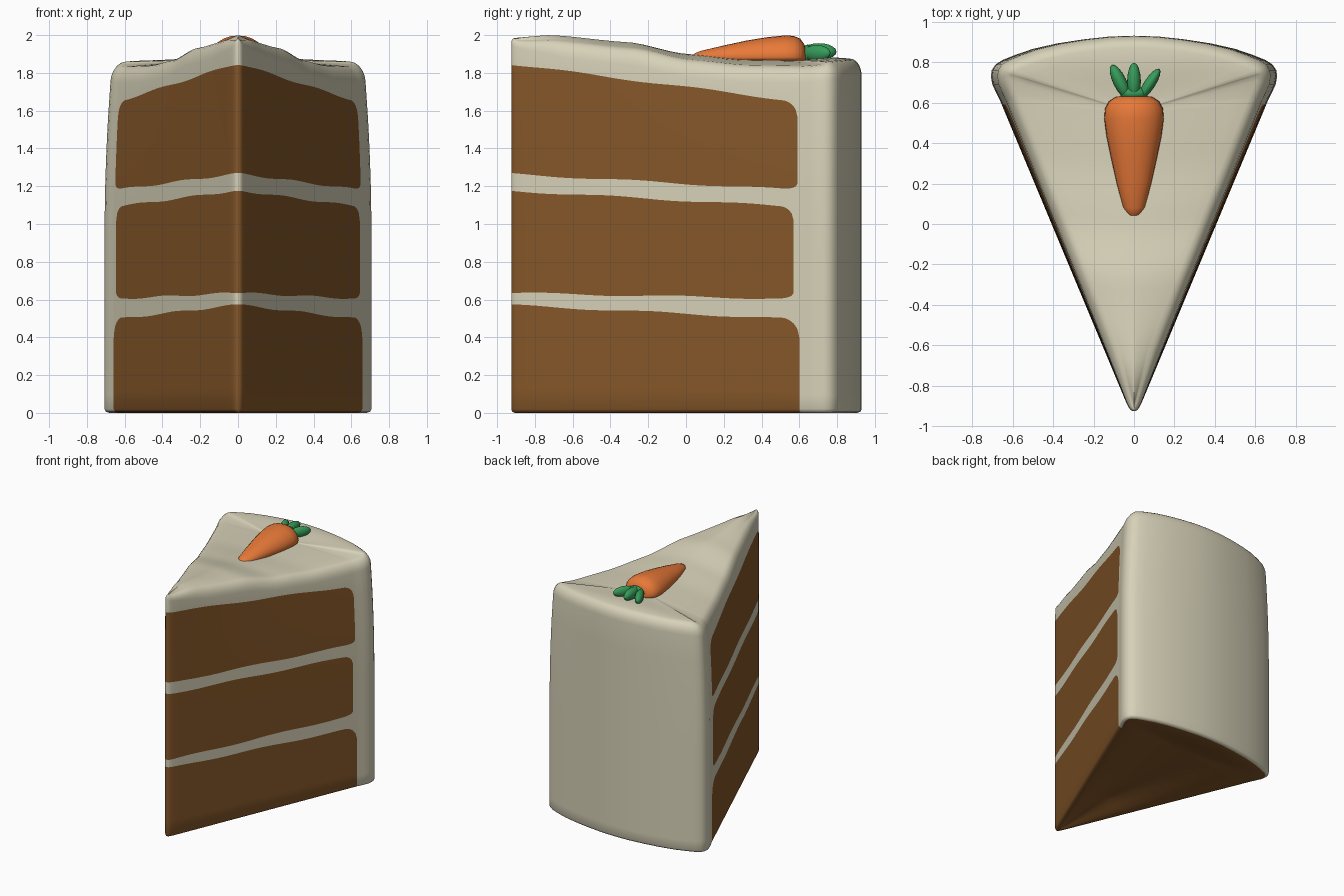
import bpy, bmesh, math
from mathutils import Vector, Matrix

if "Cube" in bpy.data.objects:
    bpy.data.objects.remove(bpy.data.objects["Cube"])


def material(name, rgb):
    m = bpy.data.materials.new(name)
    m.diffuse_color = (*rgb, 1)
    m.use_nodes = True
    m.node_tree.nodes["Principled BSDF"].inputs["Base Color"].default_value = m.diffuse_color
    return m


CREAM = material("cream frosting", (0.68, 0.64, 0.48))
BROWN = material("brown sponge", (0.235, 0.095, 0.022))
ORANGE = material("carrot orange", (0.84, 0.2, 0.042))
GREEN = material("leaf green", (0.038, 0.33, 0.1))


def finish(bm, name, mats):
    bmesh.ops.remove_doubles(bm, verts=bm.verts[:], dist=0.0004)
    bmesh.ops.recalc_face_normals(bm, faces=bm.faces[:])
    me = bpy.data.meshes.new(name)
    bm.to_mesh(me)
    bm.free()
    for m in mats:
        me.materials.append(m)
    for p in me.polygons:
        p.use_smooth = True
    ob = bpy.data.objects.new(name, me)
    bpy.context.collection.objects.link(ob)
    return ob


def interp(pts, t):
    if t <= pts[0][0]:
        return pts[0][1]
    for (a, va), (b, vb) in zip(pts, pts[1:]):
        if t <= b:
            k = (t - a) / (b - a)
            k = 0.5 * k + 0.5 * k * k * (3 - 2 * k)
            return va + (vb - va) * k
    return pts[-1][1]


# wedge outline: rounded tip, straight side, rounded corner, curved back
half = [(0, -0.925), (0.012, -0.922), (0.022, -0.912), (0.029, -0.9)]
ys = [-0.88 + 0.05 * i for i in range(26)] + [0.4 + 0.01 * i for i in range(22)]
half += [(0.035 + 0.418 * (y + 0.89), y) for y in ys]
half += [(0.682, 0.65), (0.7, 0.69), (0.707, 0.73), (0.703, 0.76), (0.685, 0.787),
         (0.65, 0.81), (0.59, 0.834), (0.5, 0.865), (0.38, 0.892), (0.25, 0.912),
         (0.12, 0.926), (0, 0.93)]
loop = half + [(-x, y) for x, y in half[-2:0:-1]]
N = len(loop)
normals = []
for i in range(N):
    a, b = loop[i - 1], loop[(i + 1) % N]
    normals.append(Vector((b[1] - a[1], a[0] - b[0])).normalized())

SPINE = [(-0.92, 1.985), (-0.72, 2.0), (-0.3, 1.962), (0, 1.9), (0.3, 1.872),
         (0.6, 1.868), (0.8, 1.885), (0.93, 1.875)]


def top_z(x, y):
    w = min(1, abs(x) / (0.43 * (y + 1.0) + 0.01))
    return interp(SPINE, y) - 0.035 * w * w


def edge_radius(i):
    return min(0.06, 0.018 + 0.3 * abs(loop[i][0])) if loop[i][1] < 0.6 else 0.06


# sponge layers: (low at tip, low at rear, high at tip, high at rear, end y, corner)
LAYERS = [(0.02, 0.02, 0.57, 0.5, 0.6, 0.1),
          (0.635, 0.605, 1.175, 1.095, 0.57, 0.07),
          (1.265, 1.185, 1.845, 1.66, 0.59, 0.08)]


def layer_bounds(k, y):
    l0, l1, h0, h1, end, r = LAYERS[k]
    f = (min(y, 0.6) + 0.92) / 1.42
    t = max(0, min(1, (y - end + r) / r))
    cut = r * (1 - math.sqrt(1 - t * t))
    wave = 0.005 * math.sin(9 * y + 2 * k)
    lo = l0 + (l1 - l0) * f + (0 if k == 0 else 0.4 * cut + wave)
    return lo, h0 + (h1 - h0) * f - cut - wave


def column(i):
    """Points up one outline column, each tagged with the layer above it."""
    x, y = loop[i]
    d = edge_radius(i)
    n = normals[i]
    out = []

    def put(z, inset, tag):
        s = 1 - 0.05 * max(0, (z - 0.9) / 0.9) ** 2
        p = Vector((x * s - n.x * inset, y - n.y * inset))
        out.append((Vector((p.x, p.y, z)), tag))
    put(0.0, min(d, 0.025), 0)
    put(0.006, min(d, 0.025) * 0.3, 0)
    for k in range(3):
        lo, hi = layer_bounds(k, y)
        for j in range(5):
            put(lo + (hi - lo) * j / 5, 0, k)
        put(hi, 0, -1)
    zt = top_z(x, y)
    for j in range(6):
        a = j * math.pi / 10
        put(zt - 1.5 * d * (1 - math.sin(a)), d * (1 - math.cos(a)), -1)
    return out


# cake slice: walls
bm = bmesh.new()
cols = [column(i) for i in range(N)]
rows = len(cols[0])
grid = [[bm.verts.new(p) for p, _ in c] for c in cols]
for i in range(N):
    j = (i + 1) % N
    ymax = max(loop[i][1], loop[j][1])
    for r in range(rows - 1):
        f = bm.faces.new((grid[i][r], grid[j][r], grid[j][r + 1], grid[i][r + 1]))
        k = cols[i][r][1]
        f.material_index = int(k >= 0 and ymax <= LAYERS[k][4] + 0.001)

# cake slice: frosted top and hollow sponge underside, drawn in to a centre line
CAP = 8
for r, top in ((rows - 1, True), (0, False)):
    rings = [[g[r] for g in grid]]
    for s in range(1, CAP + 1):
        t = s / CAP
        ring = []
        for i in range(N):
            p = cols[i][r][0]
            q = Vector((0, max(-0.86, min(0.55, loop[i][1])), p.z))
            v = p.lerp(q, t)
            if top:
                v.z = top_z(v.x, v.y) + (p.z - top_z(p.x, p.y)) * (1 - t)
            else:
                depth = min(1, (v.y + 0.92) / 0.6)
                v.z = 0.06 * math.sin(t * math.pi / 2) ** 2 * max(0, depth)
            ring.append(bm.verts.new(v))
        rings.append(ring)
    for a, b in zip(rings, rings[1:]):
        for i in range(N):
            j = (i + 1) % N
            f = bm.faces.new((a[i], a[j], b[j], b[i]))
            f.material_index = 0 if top else 1
finish(bm, "cake_slice", [CREAM, BROWN])

# carrot: tapered loft lying on the frosting (y, half width, height)
CARROT = [(0.035, 0.005, 0.006), (0.045, 0.03, 0.02), (0.08, 0.054, 0.034),
          (0.2, 0.085, 0.062), (0.32, 0.112, 0.088), (0.43, 0.135, 0.106),
          (0.52, 0.147, 0.115), (0.57, 0.143, 0.113), (0.605, 0.125, 0.098),
          (0.628, 0.09, 0.065), (0.635, 0.04, 0.03)]
bm = bmesh.new()
SEG = 24
rings = []
for y, w, h in CARROT:
    ring = []
    for s in range(SEG):
        a = 2 * math.pi * s / SEG
        sz = math.sin(a)
        ring.append(bm.verts.new((w * math.cos(a), y, 1.883 + sz * (h if sz > 0 else min(h, 0.04)))))
    rings.append(ring)
for a, b in zip(rings, rings[1:]):
    for s in range(SEG):
        t = (s + 1) % SEG
        bm.faces.new((a[s], a[t], b[t], b[s]))
bm.faces.new(rings[0])
bm.faces.new(rings[-1])
finish(bm, "carrot", [ORANGE])


# carrot leaves: stretched balls fanning out from the crown
def leaf(name, start, end, width, height):
    a, b = Vector(start), Vector(end)
    d = b - a
    rot = Matrix.Rotation(math.atan2(d.y, d.x), 4, 'Z')
    bm = bmesh.new()
    bmesh.ops.create_uvsphere(bm, u_segments=16, v_segments=10, radius=1,
                              matrix=Matrix.Translation((a + b) / 2) @ rot
                              @ Matrix.Diagonal((d.length / 2, width, height, 1)))
    finish(bm, name, [GREEN])


leaf("leaf_crown", (-0.07, 0.645, 1.9), (0.07, 0.645, 1.9), 0.035, 0.05)
leaf("leaf_middle", (0, 0.61, 1.912), (0, 0.797, 1.912), 0.034, 0.045)
leaf("leaf_left", (-0.03, 0.62, 1.905), (-0.11, 0.785, 1.905), 0.033, 0.042)
leaf("leaf_right", (0.03, 0.62, 1.905), (0.125, 0.765, 1.905), 0.028, 0.042)
